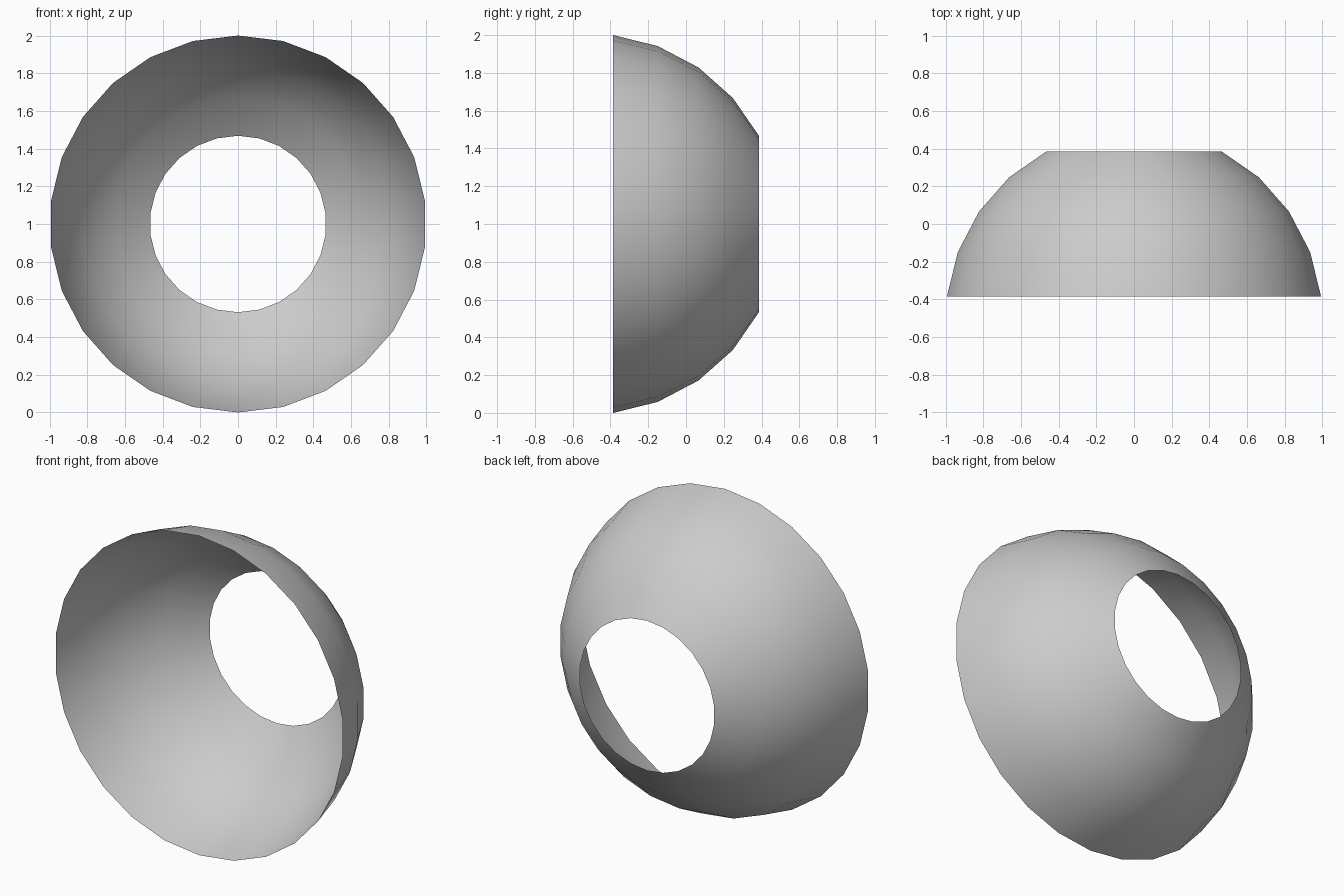
import bpy, bmesh, math

if "Cube" in bpy.data.objects:
    bpy.data.objects.remove(bpy.data.objects["Cube"])

SIDES = 26
STEP = 2 * math.pi / SIDES
RADIUS = 1 / math.cos(STEP / 2)

# Arc of the sphere kept between the wide front opening and the small back hole
lats = [STEP * (i + 0.5) for i in range(5)]
shift = RADIUS * (math.sin(lats[0]) + math.sin(lats[-1])) / 2

# Open single-walled bowl: rings of vertices around the y axis
bm = bmesh.new()
rings = []
for lat in lats:
    r, y = RADIUS * math.cos(lat), RADIUS * math.sin(lat) - shift
    rings.append([bm.verts.new((r * math.sin(k * STEP), y, 1 + r * math.cos(k * STEP)))
                  for k in range(SIDES)])
for a, b in zip(rings, rings[1:]):
    for k in range(SIDES):
        n = (k + 1) % SIDES
        # wound so the normals point outward
        bm.faces.new((a[k], b[k], b[n], a[n])).smooth = True

mesh = bpy.data.meshes.new("open_bowl")
bm.to_mesh(mesh)
bm.free()
bowl = bpy.data.objects.new("open_bowl", mesh)
bpy.context.collection.objects.link(bowl)
